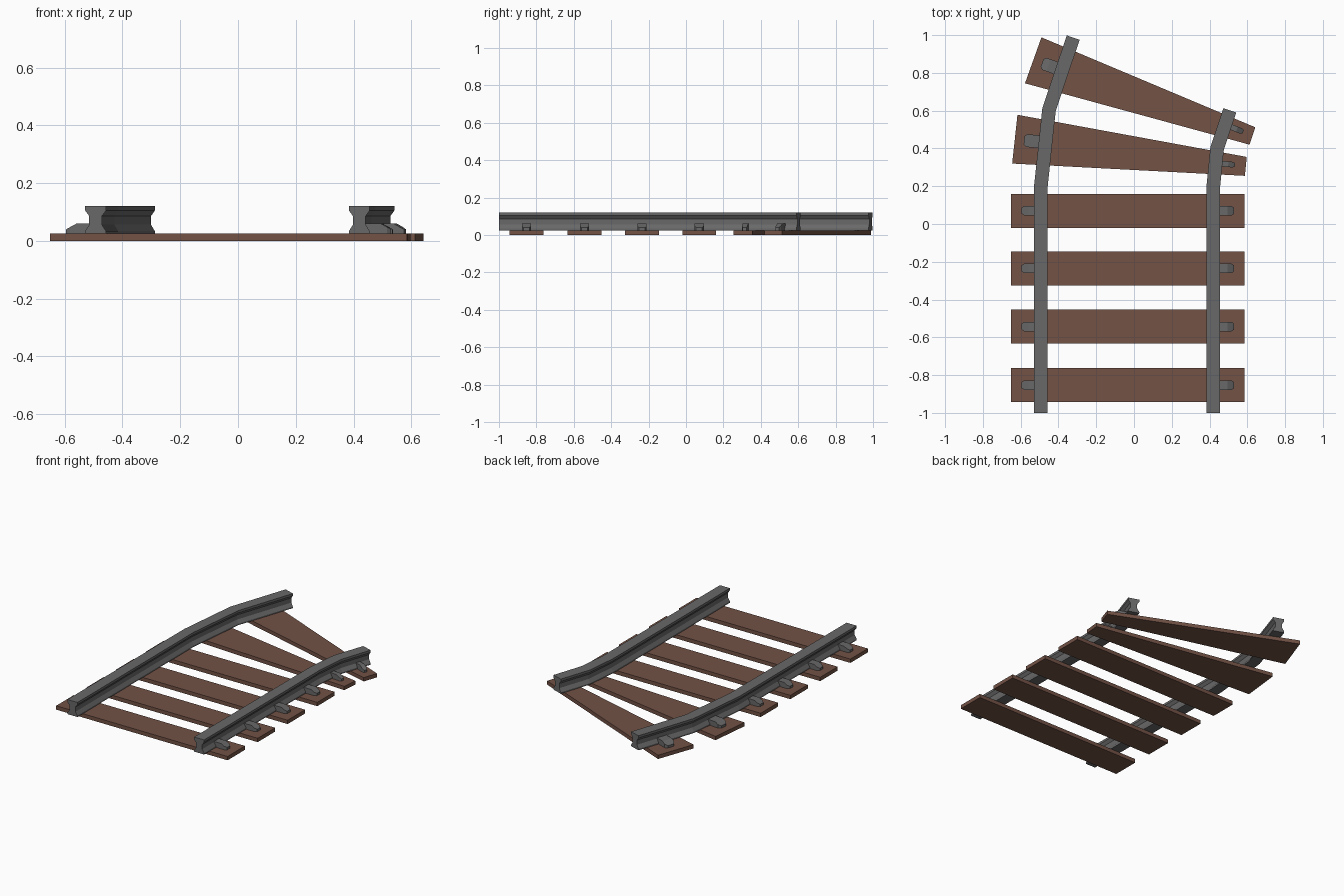
import bpy, bmesh
from mathutils import Vector

if "Cube" in bpy.data.objects:
    bpy.data.objects.remove(bpy.data.objects["Cube"])


def material(name, color):
    m = bpy.data.materials.new(name)
    m.diffuse_color = color
    m.use_nodes = True
    m.node_tree.nodes["Principled BSDF"].inputs["Base Color"].default_value = m.diffuse_color
    return m


steel = material("steel", (0.14, 0.14, 0.14, 1))
wood = material("wood", (0.17, 0.085, 0.06, 1))


def loft(name, rings, mat):
    """Closed solid through a series of equal-length point rings."""
    bm = bmesh.new()
    vs = [[bm.verts.new(p) for p in ring] for ring in rings]
    n = len(rings[0])
    for a, b in zip(vs, vs[1:]):
        for i in range(n):
            j = (i + 1) % n
            bm.faces.new((a[i], a[j], b[j], b[i]))
    bm.faces.new(vs[0])
    bm.faces.new(vs[-1])
    bmesh.ops.recalc_face_normals(bm, faces=bm.faces)
    me = bpy.data.meshes.new(name)
    bm.to_mesh(me)
    bm.free()
    me.materials.append(mat)
    ob = bpy.data.objects.new(name, me)
    bpy.context.collection.objects.link(ob)
    return ob


# Rails: waisted profile swept along a bent path with mitred joints
half = [(0.036, 0.025), (0.036, 0.034), (0.022, 0.056), (0.022, 0.086),
        (0.036, 0.105), (0.036, 0.12)]
profile = half + [(-x, z) for x, z in reversed(half)]


def rail(name, path):
    pts = [Vector(p) for p in path]
    dirs = [(b - a).normalized() for a, b in zip(pts, pts[1:])]
    rings = []
    for i, p in enumerate(pts):
        d0, d1 = dirs[max(i - 1, 0)], dirs[min(i, len(dirs) - 1)]
        t = (d0 + d1).normalized()
        side = Vector((t.y, -t.x)) / t.dot(d0)
        rings.append([(p.x + side.x * u, p.y + side.y * u, z) for u, z in profile])
    loft(name, rings, steel)


rail("left_rail", [(-0.493, -1), (-0.493, 0.2), (-0.45, 0.605), (-0.322, 0.987)])
rail("right_rail", [(0.42, -1), (0.42, 0.2), (0.44, 0.4), (0.507, 0.602)])


# Sleepers: flat planks from four plan corners
def sleeper(name, corners):
    loft(name, [[(x, y, z) for x, y in corners] for z in (0, 0.025)], wood)


# Clips: sloped blocks pointing outward from the rail foot
def clip(name, tip, root, w):
    tip, root = Vector(tip), Vector(root)
    d = (tip - root).normalized()
    s = Vector((-d.y, d.x))
    rings = []
    for u, k, z in [(-0.1, 1, 0.06), (-0.036, 1, 0.06), (-0.014, 1, 0.048), (0, 0.65, 0.04)]:
        c = tip + d * u
        a, b = c + s * w * k, c - s * w * k
        rings.append([(a.x, a.y, 0.024), (b.x, b.y, 0.024), (b.x, b.y, z), (a.x, a.y, z)])
    loft(name, rings, steel)


for i, y in enumerate((-0.853, -0.543, -0.235, 0.07)):
    sleeper(f"sleeper_{i + 1}", [(-0.65, y - 0.09), (0.585, y - 0.09),
                                 (0.585, y + 0.09), (-0.65, y + 0.09)])
    clip(f"left_clip_{i + 1}", (-0.595, y), (-0.5, y), 0.025)
    clip(f"right_clip_{i + 1}", (0.53, y), (0.43, y), 0.025)

# Tapered sleepers on the curve
sleeper("sleeper_5", [(-0.645, 0.32), (0.587, 0.255), (0.597, 0.355), (-0.617, 0.578)])
clip("left_clip_5", (-0.582, 0.443), (-0.5, 0.435), 0.034)
clip("right_clip_5", (0.535, 0.313), (0.46, 0.32), 0.015)
sleeper("sleeper_6", [(-0.577, 0.745), (0.612, 0.42), (0.642, 0.512), (-0.49, 0.988)])
clip("left_clip_6", (-0.487, 0.852), (-0.41, 0.825), 0.034)
clip("right_clip_6", (0.578, 0.488), (0.51, 0.515), 0.015)
